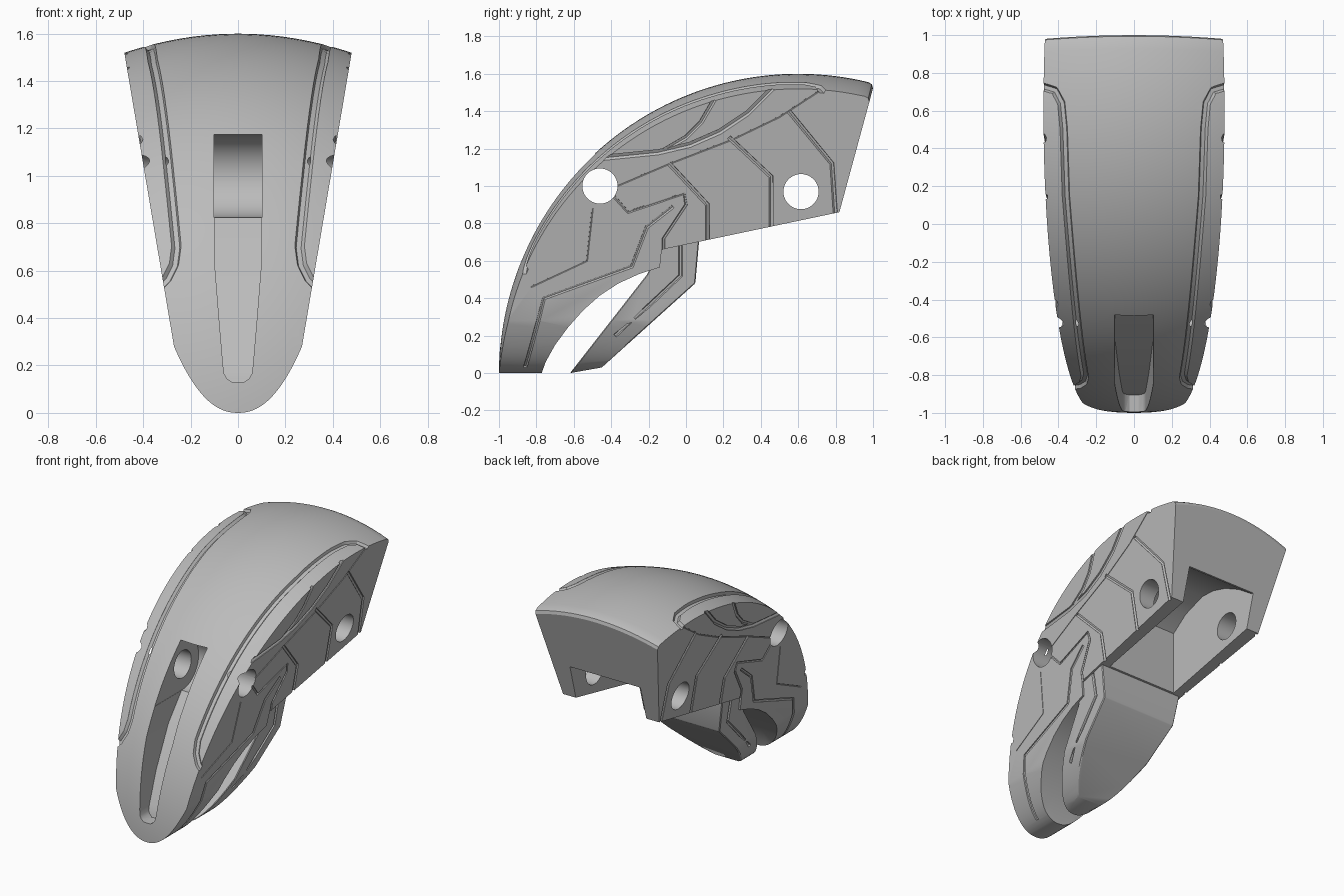
import bpy, bmesh, math
from math import sin, cos, radians, pi

cube = bpy.data.objects.get("Cube")
if cube:
    bpy.data.objects.remove(cube, do_unlink=True)

grey = bpy.data.materials.new("light grey")
grey.use_nodes = True
colour = (0.5, 0.5, 0.5, 1)
grey.diffuse_color = colour
grey.node_tree.nodes["Principled BSDF"].inputs["Base Color"].default_value = colour


def loft(name, rings):
    """Closed solid through rings with equal point counts."""
    bm = bmesh.new()
    rows = [[bm.verts.new(p) for p in r] for r in rings]
    n = len(rows[0])
    for a, b in zip(rows, rows[1:]):
        for i in range(n):
            j = (i + 1) % n
            bm.faces.new((a[i], a[j], b[j], b[i]))
    bm.faces.new(rows[0])
    bm.faces.new(rows[-1])
    bmesh.ops.recalc_face_normals(bm, faces=bm.faces)
    mesh = bpy.data.meshes.new(name)
    bm.to_mesh(mesh)
    bm.free()
    ob = bpy.data.objects.new(name, mesh)
    bpy.context.collection.objects.link(ob)
    return ob


def prism(name, yz, half):
    return loft(name, [[(x, y, z) for y, z in yz] for x in (-half, half)])


def apply(ob, mod):
    bpy.context.view_layer.objects.active = ob
    bpy.ops.object.modifier_apply(modifier=mod.name)


def boolean(ob, cutter, operation="DIFFERENCE", keep=False):
    mod = ob.modifiers.new("cut", "BOOLEAN")
    mod.operation, mod.object, mod.solver = operation, cutter, "EXACT"
    apply(ob, mod)
    if not keep:
        bpy.data.objects.remove(cutter, do_unlink=True)


def half_width(z):
    """Half the width of the front outline at a height."""
    if z < 0.28:
        return 0.27 * (max(z, 0) / 0.28) ** 0.45
    return 0.27 + 0.169 * (z - 0.28)


def shell_point(x, degrees, inset=0):
    """Point on the crowned outer shell."""
    r = 1.6 - 0.35 * x * x - inset
    return (x, 0.6 + r * cos(radians(degrees)), r * sin(radians(degrees)))


def tube(points, radius):
    """Mirrored pair of round bars used to cut grooves."""
    data = bpy.data.curves.new("groove", "CURVE")
    data.dimensions = "3D"
    data.bevel_depth, data.bevel_resolution = radius, 1
    data.use_fill_caps = True
    for side in (1, -1):
        spline = data.splines.new("POLY")
        spline.points.add(len(points) - 1)
        for p, (x, y, z) in zip(spline.points, points):
            p.co = (side * x, y, z, 1)
    source = bpy.data.objects.new("groove_path", data)
    bpy.context.collection.objects.link(source)
    graph = bpy.context.evaluated_depsgraph_get()
    mesh = bpy.data.meshes.new_from_object(source.evaluated_get(graph))
    bpy.data.objects.remove(source, do_unlink=True)
    bm = bmesh.new()
    bm.from_mesh(mesh)
    bmesh.ops.remove_doubles(bm, verts=bm.verts, dist=0.0001)
    bmesh.ops.recalc_face_normals(bm, faces=bm.faces)
    bm.to_mesh(mesh)
    bm.free()
    ob = bpy.data.objects.new("groove_cutter", mesh)
    bpy.context.collection.objects.link(ob)
    return ob


def side_groove(ob, yz, radius, scale=1.0):
    boolean(ob, tube([(half_width(z) * scale, y, z) for y, z in yz], radius))


def circle(y, z, r, start=0, end=360, n=40):
    return [(y + r * cos(radians(start + (end - start) * i / n)),
             z + r * sin(radians(start + (end - start) * i / n))) for i in range(n + 1)]


# Front outline: pointed rounded tip, flaring straight sides
heights = [0.28 * (i / 16) ** 2 for i in range(1, 17)] + [1.8]
right = [(half_width(z), z) for z in heights]
outline_xz = [(0, 0)] + right + [(-x, z) for x, z in reversed(right)]
outline = loft("outline", [[(x, y, z) for x, z in outline_xz] for y in (-1.3, 1.3)])
outline.hide_render = True

# Main shell: side profile with crowned outer arc
under = [(0.82, 0.86), (-0.13, 0.66), (-0.14, 0.565), (-0.25, 0.53), (-0.36, 0.48),
         (-0.46, 0.415), (-0.55, 0.335), (-0.63, 0.245), (-0.7, 0.15), (-0.75, 0.06), (-0.79, -0.05)]
rings = []
for i in range(25):
    x = -0.55 + 1.1 * i / 24
    arc = [shell_point(x, 182 - 105.5 * k / 64) for k in range(65)]
    arc += [shell_point(x, 75.7, 0.006), shell_point(x, 75.3, 0.025)]
    rings.append(arc + [(x, y, z) for y, z in under])
body = loft("main_shell", rings)
boolean(body, outline, "INTERSECT", keep=True)

# Rear pocket between the two prongs
boolean(body, prism("pocket", [(1.2, 1.08), (0.87, 1.1), (0.74, 1.19), (0.6, 1.26), (0.48, 1.295),
                               (0.37, 1.3), (0.2, 1.24), (0.08, 1.15), (0.08, 0.5), (1.2, 0.5)], 0.27))

# Front slot: round pivot seat, then a tapering channel
boolean(body, prism("seat", [(-0.95, 0.825)] + circle(-0.46, 1.0, 0.175, -90, 90, 24)
                    + [(-0.95, 1.175)], 0.102))
channel = [(0.9, 0.1, -0.46), (0.83, 0.1, -0.47), (0.65, 0.1, -0.62), (0.4, 0.08, -0.78),
           (0.2, 0.063, -0.88), (0.165, 0.058, -0.895), (0.145, 0.047, -0.9), (0.13, 0.025, -0.905)]
boolean(body, loft("channel", [[(-w, -1.2, z), (w, -1.2, z), (w, y, z), (-w, y, z)]
                               for z, w, y in channel]))

# Pivot holes
for y, z in ((-0.46, 1.0), (0.615, 0.97)):
    boolean(body, prism("hole", circle(y, z, 0.094)[:-1], 0.8))

# Long shell grooves that curl outwards at both ends
path = [(0.36, 161), (0.3, 158.8), (0.27, 156.5), (0.26, 153.5), (0.29, 140.5), (0.325, 124),
        (0.36, 107), (0.372, 93.5), (0.385, 88.5), (0.42, 86), (0.5, 85)]
fine = [(a[0] + (b[0] - a[0]) * t / 4, a[1] + (b[1] - a[1]) * t / 4)
        for a, b in zip(path, path[1:]) for t in range(4)] + path[-1:]
boolean(body, tube([shell_point(x, d) for x, d in fine], 0.021))

# Panel lines on the sides
panel_lines = [
    ([(-0.09, 1.12), (0.115, 0.9), (0.115, 0.68)], 0.013),
    ([(0.23, 1.26), (0.455, 1.05), (0.455, 0.75)], 0.013),
    ([(0.55, 1.4), (0.78, 1.12), (0.8, 0.83)], 0.013),
    ([(-0.45, 1.15), (-0.15, 1.18), (0.02, 1.22), (0.18, 1.29), (0.33, 1.39), (0.47, 1.53)], 0.016),
    ([(-0.12, 1.19), (0, 1.26), (0.08, 1.34), (0.15, 1.46)], 0.013),
    ([(-0.37, 1.0), (-0.1, 1.115), (0.25, 1.25), (0.5, 1.37), (0.73, 1.52)], 0.005),
    ([(-0.86, 0.03), (-0.845, 0.08), (-0.82, 0.17), (-0.79, 0.28), (-0.76, 0.4), (-0.29, 0.57),
      (-0.21, 0.78), (-0.07, 0.89)], 0.011),
    ([(-0.39, 0.95), (-0.31, 0.86), (-0.01, 0.96), (0, 0.9), (-0.12, 0.72), (-0.12, 0.64)], 0.009),
    ([(-0.83, 0.46), (-0.53, 0.6), (-0.5, 0.88)], 0.005),
]
for points, radius in panel_lines:
    side_groove(body, points, radius)

# Lower claw, chamfered and set slightly inside the shell
claw = prism("lower_claw", [(-0.62, 0), (-0.45, 0.03), (0.05, 0.48), (0.07, 0.705),
                            (-0.1, 0.74), (-0.21, 0.525)], 0.6)
boolean(claw, outline, "INTERSECT")
for v in claw.data.vertices:
    v.co.x *= 0.96
bevel = claw.modifiers.new("chamfer", "BEVEL")
bevel.width, bevel.segments, bevel.limit_method = 0.025, 1, "ANGLE"
bevel.angle_limit = radians(40)
apply(claw, bevel)
side_groove(claw, [(-0.03, 0.69), (-0.03, 0.52), (-0.2, 0.36), (-0.38, 0.2)], 0.011, 0.96)

# Finish
for ob in (body, claw):
    ob.data.materials.clear()
    ob.data.materials.append(grey)
    for other in bpy.context.selected_objects:
        other.select_set(False)
    ob.select_set(True)
    bpy.context.view_layer.objects.active = ob
    bpy.ops.object.shade_smooth_by_angle(angle=radians(28))
